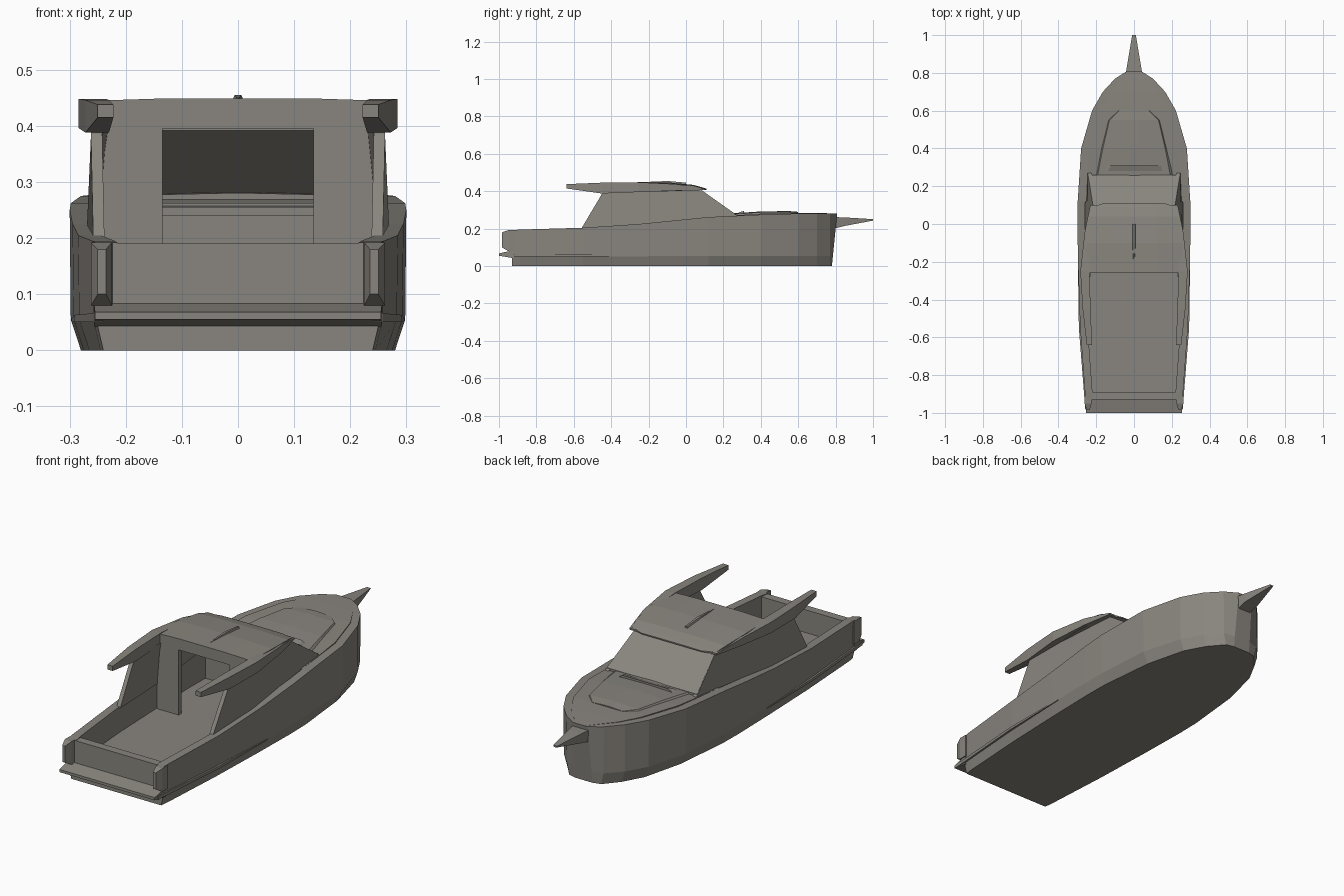
import bpy, bmesh

cube = bpy.data.objects.get("Cube")
if cube:
    bpy.data.objects.remove(cube, do_unlink=True)

paint = bpy.data.materials.new("warm_grey")
paint.use_nodes = True
grey = (0.25, 0.235, 0.21, 1)
paint.diffuse_color = grey
paint.node_tree.nodes["Principled BSDF"].inputs["Base Color"].default_value = grey


def loft(name, rings):
    """Skin closed rings of points and cap both ends."""
    bm = bmesh.new()
    rows = [[bm.verts.new(p) for p in ring] for ring in rings]
    for a, b in zip(rows, rows[1:]):
        for i in range(len(a)):
            j = (i + 1) % len(a)
            bm.faces.new((a[i], a[j], b[j], b[i]))
    bm.faces.new(rows[0])
    bm.faces.new(rows[-1])
    bmesh.ops.remove_doubles(bm, verts=bm.verts, dist=1e-5)
    bmesh.ops.recalc_face_normals(bm, faces=bm.faces)
    mesh = bpy.data.meshes.new(name)
    bm.to_mesh(mesh)
    bm.free()
    mesh.materials.append(paint)
    obj = bpy.data.objects.new(name, mesh)
    bpy.context.collection.objects.link(obj)
    return obj


def section(y, half):
    """Symmetric ring from right-hand (x, z) points."""
    return [(x, y, z) for x, z in half] + [(-x, y, z) for x, z in reversed(half)]


def box_ring(y, x0, x1, z0, z1):
    return [(x0, y, z0), (x1, y, z0), (x1, y, z1), (x0, y, z1)]


def pair(name, rings):
    """The same part on the left and right."""
    loft("left_" + name, rings)
    loft("right_" + name, [[(-x, y, z) for x, y, z in r] for r in rings])


# Hull: y, bottom half-width, top half-width, gunwale height, deck height
stations = [
    (-.93, .24, .255, .192, .19), (-.89, .245, .26, .195, .19),
    (-.89, .245, .26, .195, .08), (-.55, .265, .285, .205, .08),
    (-.25, .275, .295, .225, .08), (0, .28, .3, .25, .08),
    (.12, .278, .298, .262, .08), (.12, .278, .298, .262, .262),
    (.4, .25, .28, .275, .28), (.6, .2, .222, .281, .285),
    (.7, .145, .165, .282, .284), (.77, .085, .1, .281, .282),
]
rings = []
for y, wb, w, top, deck in stations:
    inner = w - .04
    rings.append(section(y, [(wb, 0), (w - .002, .055), (w, top),
                             (inner, top), (inner, deck)]))
# The stem rakes forward toward the deck
stem = section(.8, [(.045, 0), (.045, .055), (.04, .28), (.025, .28), (.025, .28)])
rings.append([(x, .78 + z * .1, z) for x, y, z in stem])
loft("hull", rings)

# Stern platform, transom corners and rubbing strips
loft("stern_platform", [section(-1, [(.255, .055), (.255, .068)]),
                        section(-.92, [(.257, .042), (.257, .085)])])
pair("transom_corner", [box_ring(-.985, .235, .25, .1, .18),
                        box_ring(-.95, .225, .262, .08, .192),
                        box_ring(-.91, .222, .262, .08, .192)])
pair("rubbing_strip", [box_ring(-.98, .24, .258, .05, .066),
                       box_ring(-.55, .27, .292, .05, .063),
                       box_ring(-.2, .28, .297, .052, .056)])

# Bow spike
loft("bow_spike", [section(.79, [(.035, .2), (.045, .262)]),
                   section(.85, [(.035, .215), (.035, .26)]),
                   section(1, [(.006, .243), (.01, .251)])])

# Raised foredeck and its hatch lip
loft("foredeck_trunk", [section(y, [(w, .262), (w - .02, z), (.02, z + .004)])
                        for y, w, z in ((.22, .22, .276), (.4, .185, .288),
                                        (.55, .15, .29), (.6, .1, .286))])
loft("hatch_lip", [section(.28, [(.17, .27), (.14, .286)]),
                   section(.31, [(.17, .27), (.12, .295)])])

# Cabin sides with swept rear struts
outline = [(.258, -.56, .2), (.262, -.45, .385), (.262, -.43, .4),
           (.25, -.25, .402), (.215, .085, .405), (.245, .27, .272),
           (.262, .1, .24), (.27, -.25, .2)]
pair("cabin_side", [outline, [(x - .02, y, z) for x, y, z in outline]])

# Windscreen and dashboard
loft("windscreen", [section(.08, [(.21, .392), (.21, .408)]),
                    section(.26, [(.242, .265), (.242, .281)])])
loft("dashboard", [section(.06, [(.225, .24), (.225, .255)]),
                   section(.2, [(.225, .24), (.225, .265)])])

# Rear bulkhead panels
pair("bulkhead", [box_ring(-.26, .135, .25, .075, .4),
                  box_ring(-.24, .135, .25, .075, .4)])

# Roof with rearward wings
loft("roof", [section(y, [(w, low), (w, high), (w * .5, high + .004)])
              for y, w, low, high in ((-.26, .25, .395, .445), (-.1, .255, .4, .444),
                                      (.04, .24, .405, .43), (.09, .225, .406, .416))]
     + [section(.11, [(.16, .407), (.16, .412), (.08, .413)])])
pair("roof_wing", [box_ring(-.64, .222, .25, .415, .438),
                   box_ring(-.45, .23, .272, .388, .446),
                   box_ring(-.25, .235, .284, .396, .448),
                   box_ring(-.05, .23, .262, .403, .438),
                   box_ring(.1, .2, .232, .406, .414)])
loft("roof_fin", [section(-.21, [(.004, .44), (.002, .45)]),
                  section(-.1, [(.012, .44), (.006, .455)]),
                  section(0, [(.01, .43), (.004, .446)])])
